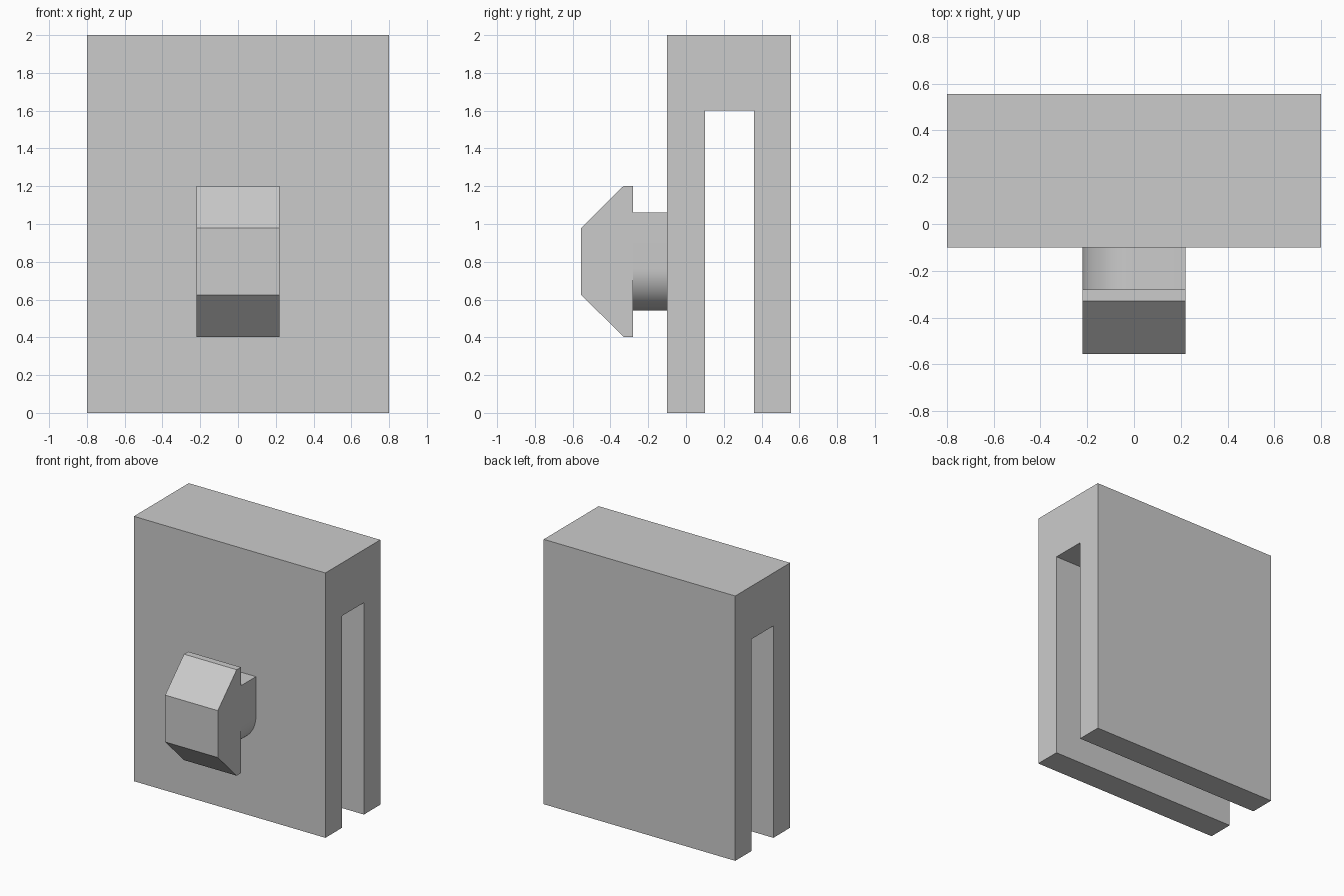
import bpy, bmesh
from math import sin, cos, pi
from mathutils import Vector

cube = bpy.data.objects.get("Cube")
if cube:
    bpy.data.objects.remove(cube, do_unlink=True)

grey = bpy.data.materials.new("plain grey")
grey.use_nodes = True
colour = (0.6, 0.6, 0.6, 1)
grey.diffuse_color = colour
grey.node_tree.nodes["Principled BSDF"].inputs["Base Color"].default_value = colour


def extrude_profile(name, points, offset):
    """Sweep a closed outline along a straight offset."""
    bm = bmesh.new()
    face = bm.faces.new([bm.verts.new(p) for p in points])
    swept = bmesh.ops.extrude_face_region(bm, geom=[face])
    verts = [g for g in swept["geom"] if isinstance(g, bmesh.types.BMVert)]
    bmesh.ops.translate(bm, verts=verts, vec=Vector(offset))
    bmesh.ops.recalc_face_normals(bm, faces=bm.faces)
    mesh = bpy.data.meshes.new(name)
    bm.to_mesh(mesh)
    bm.free()
    mesh.materials.append(grey)
    obj = bpy.data.objects.new(name, mesh)
    bpy.context.collection.objects.link(obj)
    return obj


# Slotted bracket that hooks over an edge
half = 0.8
front, back = -0.1, 0.555
bracket = [(front, 0), (0.1, 0), (0.1, 1.6), (0.36, 1.6),
           (0.36, 0), (back, 0), (back, 2), (front, 2)]
extrude_profile("hook_bracket", [(-half, y, z) for y, z in bracket], (2 * half, 0, 0))

# Chamfered locking head
mid, w = 0.802, 0.22
upper = [(-0.555, 0.177), (-0.33, 0.4), (-0.28, 0.4)]
head = upper + [(y, -z) for y, z in reversed(upper)]
extrude_profile("locking_head", [(-w, y, mid + z) for y, z in head], (2 * w, 0, 0))

# Neck with two opposite corners rounded so it can turn in a slot
h, r, steps = 0.26, 0.22, 16
arc = [(w - r + r * cos(a), -h + r + r * sin(a))
       for a in (-pi / 2 * (1 - i / steps) for i in range(steps + 1))]
side = arc + [(w, h)]
neck_outline = side + [(-x, -z) for x, z in side]
neck = extrude_profile("turning_neck", [(x, -0.28, mid + z) for x, z in neck_outline],
                       (0, front + 0.28, 0))
bpy.ops.object.select_all(action="DESELECT")
neck.select_set(True)
bpy.context.view_layer.objects.active = neck
bpy.ops.object.shade_smooth_by_angle()
